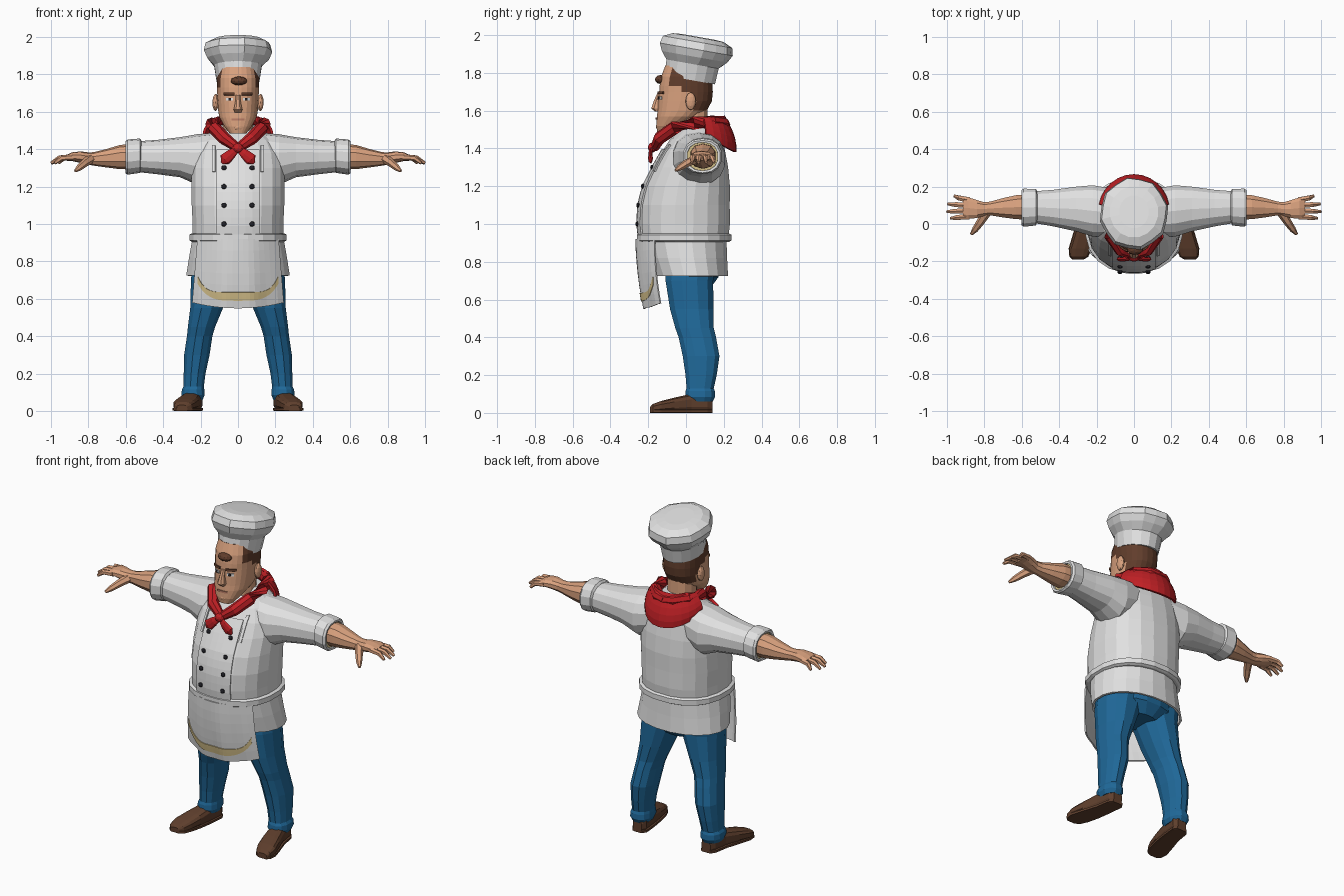
import bpy, bmesh, math
from mathutils import Vector, Matrix

old = bpy.data.objects.get("Cube")
if old:
    bpy.data.objects.remove(old, do_unlink=True)


def material(name, r, g, b):
    m = bpy.data.materials.new(name)
    m.use_nodes = True
    m.diffuse_color = (r, g, b, 1)
    bsdf = m.node_tree.nodes["Principled BSDF"]
    bsdf.inputs["Base Color"].default_value = (r, g, b, 1)
    bsdf.inputs["Roughness"].default_value = 0.8
    return m


WHITE = material("white cloth", .75, .75, .75)
SKIN = material("skin", .70, .36, .21)
LIPS = material("lips", .48, .2, .13)
HAIR = material("hair brown", .12, .047, .025)
LEATHER = material("shoe brown", .115, .05, .026)
BLUE = material("trouser blue", .014, .14, .32)
RED = material("scarf red", .52, .014, .018)
STAIN = material("mustard stain", .68, .54, .26)
BLACK = material("black", .015, .015, .02)


def finish(name, bm, mats, rule=None):
    bmesh.ops.recalc_face_normals(bm, faces=bm.faces)
    if rule:
        for f in bm.faces:
            f.material_index = rule(f.calc_center_median())
    me = bpy.data.meshes.new(name)
    bm.to_mesh(me)
    bm.free()
    for m in mats:
        me.materials.append(m)
    ob = bpy.data.objects.new(name, me)
    bpy.context.collection.objects.link(ob)
    return ob


def skin_rings(name, rings, mats, caps=True, rule=None):
    bm = bmesh.new()
    vs = [[bm.verts.new(p) for p in r] for r in rings]
    n = len(rings[0])
    for a, b in zip(vs, vs[1:]):
        for i in range(n):
            bm.faces.new((a[i], a[(i + 1) % n], b[(i + 1) % n], b[i]))
    if caps:
        bm.faces.new(vs[0])
        bm.faces.new(vs[-1])
    return finish(name, bm, mats, rule)


def power(c, p):
    return math.copysign(abs(c) ** (2 / p), c)


def loft(name, axis, stations, mats, n=16, p=2.3, side=1, caps=True, rule=None, wave=0):
    """Rings of (position, centre u, centre v, radius u, radius v) along an axis."""
    rings = []
    for k, (s, cu, cv, ru, rv) in enumerate(stations):
        ring = []
        for i in range(n):
            a = math.tau * (i + .5) / n
            w = 1 + wave * (-1) ** i * (1 < k < len(stations) - 2)
            u, v = cu + ru * w * power(math.cos(a), p), cv + rv * w * power(math.sin(a), p)
            q = {"x": (s, u, v), "y": (u, s, v), "z": (u, v, s)}[axis]
            ring.append((q[0] * side, q[1], q[2]))
        rings.append(ring)
    return skin_rings(name, rings, mats, caps, rule)


def tube(name, pts, radii, mats, n=8, flat=1):
    """Round or flattened tube through points."""
    pts = [Vector(q) for q in pts]
    rings = []
    for i, c in enumerate(pts):
        t = (pts[min(i + 1, len(pts) - 1)] - pts[max(i - 1, 0)]).normalized()
        u = t.cross(Vector((0, 1, 0)) if abs(t.y) < .9 else Vector((0, 0, 1))).normalized()
        v = t.cross(u)
        rings.append([c + radii[i] * (u * math.cos(math.tau * k / n) + v * flat * math.sin(math.tau * k / n))
                      for k in range(n)])
    return skin_rings(name, rings, mats)


def sheet(name, f, nu, nv, mat, thick):
    """Thin surface from f(u, v), with u in -1..1 and v in 0..1."""
    bm = bmesh.new()
    g = [[bm.verts.new(f(2 * i / nu - 1, j / nv)) for i in range(nu + 1)] for j in range(nv + 1)]
    for j in range(nv):
        for i in range(nu):
            bm.faces.new((g[j][i], g[j][i + 1], g[j + 1][i + 1], g[j + 1][i]))
    ob = finish(name, bm, [mat])
    mod = ob.modifiers.new("thickness", "SOLIDIFY")
    mod.thickness, mod.offset = thick, 0
    return ob


def ball(name, c, size, mat):
    bm = bmesh.new()
    bmesh.ops.create_icosphere(bm, subdivisions=2, radius=1)
    bmesh.ops.transform(bm, matrix=Matrix.Translation(c) @ Matrix.Diagonal((*size, 1)), verts=bm.verts)
    return finish(name, bm, [mat])


def front_y(st, x, z, p=2.3):
    for a, b in zip(st, st[1:]):
        if a[0] <= z <= b[0]:
            t = (z - a[0]) / (b[0] - a[0])
            _, cx, cy, rx, ry = [m + (k - m) * t for m, k in zip(a, b)]
            return cy - ry * max(0, 1 - abs(x / rx) ** p) ** (1 / p)


def patch(name, st, x, z, w, h, mat, lift=.002, thick=.006, nu=4, nv=2):
    """Plate laid on the front of a lofted body."""
    def f(u, v):
        px, pz = x + u * w / 2, z + (v - .5) * h
        return (px, front_y(st, px, pz) - lift, pz)
    return sheet(name, f, nu, nv, mat, thick)


# Jacket body, skirt and belt
TORSO = [(.91, 0, -.01, .245, .235), (1, 0, -.01, .245, .245), (1.1, 0, -.008, .25, .242),
         (1.2, 0, .005, .25, .23), (1.3, 0, .025, .25, .2), (1.38, 0, .04, .24, .17),
         (1.45, 0, .055, .2, .14), (1.5, 0, .07, .13, .1), (1.53, 0, .08, .09, .07)]
loft("jacket_body", "z", TORSO, [WHITE], n=20)
skirt = loft("jacket_skirt", "z", [(.725, 0, .025, .28, .2), (.82, 0, .005, .265, .215), (.92, 0, -.008, .247, .225)],
             [WHITE], n=20, p=2.1, caps=False)
skirt.modifiers.new("thickness", "SOLIDIFY").thickness = .012
loft("apron_belt", "z", [(.905, 0, -.01, .25, .24), (.912, 0, -.01, .263, .253),
                         (.943, 0, -.01, .263, .253), (.95, 0, -.01, .25, .24)], [WHITE], n=20)
patch("front_panel", TORSO, 0, 1.17, .23, .45, WHITE, .004, .009, 6, 10)
for s in (-1, 1):
    patch("lapel_strip", TORSO, s * .13, 1.35, .016, .14, WHITE, .004, .009, 1, 4)
    for z in (1, 1.1, 1.2, 1.3):
        ball("button", (s * .075, front_y(TORSO, .075, z) - .011, z), (.014, .009, .014), BLACK)


# Apron with a curved stain
def apron_point(x, z, lift=0):
    s = (.92 - z) / .37
    u = x / (.215 + .03 * s)
    return (x, -.264 + .04 * s * s + .1 * u * u + .005 * s * math.cos(10 * u) - lift, z)


def apron_shape(u, v):
    z = .92 - v * (.37 - .03 * u * u)
    return apron_point(u * (.215 + .03 * (.92 - z) / .37), z)


def stain_shape(u, v):
    low, high = .59 + .09 * u ** 4, .635 + .085 * u ** 6
    return apron_point(.215 * u, low + (high - low) * v, .006)


sheet("apron", apron_shape, 16, 6, WHITE, .008)
sheet("apron_stain", stain_shape, 20, 2, STAIN, .004)

# Trousers and shoes
loft("trouser_seat", "z", [(.66, 0, .04, .1, .09), (.72, 0, .035, .2, .14), (.88, 0, .02, .22, .17)], [BLUE])
LEG = [(.06, .24, .075, .052, .068), (.085, .24, .075, .064, .082), (.115, .24, .075, .062, .08),
       (.13, .237, .075, .056, .074), (.2, .232, .08, .06, .085), (.3, .22, .08, .07, .1),
       (.4, .205, .06, .07, .102), (.45, .195, .045, .075, .105), (.55, .168, .03, .09, .118),
       (.7, .135, .018, .12, .13), (.82, .125, .03, .12, .14)]
SHOE = [(-.19, .3, .017, .028, .015), (-.175, .295, .025, .048, .023), (-.13, .287, .033, .06, .031),
        (-.06, .268, .042, .058, .04), (.03, .247, .052, .05, .05), (.115, .236, .05, .047, .048),
        (.14, .235, .04, .03, .036)]
for s in (-1, 1):
    loft("trouser_leg", "z", LEG, [BLUE], n=12, side=s)
    loft("shoe", "y", SHOE, [LEATHER], n=12, p=3, side=s)
    loft("shoe_sole", "y", [(y, x, .009, rx + .004, .009) for y, x, z, rx, rz in SHOE], [LEATHER], n=8, p=6, side=s)

# Sleeves, arms and hands
SLEEVE = [(.1, .06, 1.37, .13, .12), (.22, .07, 1.345, .14, .135), (.31, .08, 1.357, .122, .107),
          (.43, .085, 1.358, .1, .092), (.54, .09, 1.36, .086, .082)]
CUFF = [(.515, .09, 1.365, .08, .08), (.525, .09, 1.365, .1, .092), (.59, .087, 1.358, .104, .094),
        (.602, .087, 1.357, .095, .086), (.6, .087, 1.357, .082, .075), (.56, .088, 1.358, .078, .072)]
ARM = [(.54, .09, 1.36, .07, .068), (.63, .09, 1.358, .067, .065), (.7, .087, 1.352, .054, .05),
       (.77, .083, 1.348, .038, .036), (.8, .08, 1.35, .038, .033), (.84, .08, 1.357, .05, .031),
       (.885, .085, 1.36, .06, .024), (.915, .086, 1.354, .055, .016)]
for s in (-1, 1):
    loft("sleeve", "x", SLEEVE, [WHITE], n=14, side=s)
    loft("sleeve_cuff", "x", CUFF, [WHITE], n=14, side=s)
    loft("cuff_lining", "x", [(.55, .087, 1.357, .074, .068), (.59, .087, 1.357, .083, .076)], [STAIN], n=14, side=s)
    loft("forearm_and_palm", "x", ARM, [SKIN], n=10, side=s)
    for y0, y1, tip in ((.04, .03, .98), (.07, .066, 1), (.1, .107, .995), (.128, .15, .96)):
        mid = (.89 + tip) / 2 + .01
        tube("finger", [(s * .88, y0, 1.357), (s * mid, (y0 + y1) / 2, 1.352), (s * tip, y1, 1.325)],
             (.017, .015, .008), [SKIN], n=6)
    tube("thumb", [(s * .79, .06, 1.347), (s * .825, .005, 1.322), (s * .85, -.03, 1.3), (s * .87, -.055, 1.283)],
         (.026, .021, .017, .008), [SKIN], n=6)

# Neck and head, with the hair coloured by height and depth
loft("neck", "z", [(1.4, 0, .04, .085, .08), (1.62, 0, .035, .08, .08)], [SKIN], n=12)
HEAD = [(1.485, 0, -.115, .045, .037), (1.52, 0, -.09, .072, .068), (1.57, 0, -.04, .1, .115),
        (1.6, 0, -.02, .106, .131), (1.65, 0, -.005, .11, .143), (1.7, 0, 0, .112, .143),
        (1.73, 0, 0, .113, .141), (1.78, 0, .003, .113, .136), (1.84, 0, .01, .1, .12)]


def hair_rule(c):
    start = .055 if c.z < 1.65 else .01 if c.z < 1.7 else -.03 if c.z < 1.73 else -.085
    return int(c.z > 1.6 and c.y > start)


loft("head", "z", HEAD, [SKIN, HAIR], n=24, rule=hair_rule)
ball("hair_tuft", (.005, -.135, 1.765), (.045, .03, .024), HAIR)
loft("nose", "z", [(1.595, 0, -.15, .018, .016), (1.612, 0, -.157, .025, .029), (1.65, 0, -.148, .016, .025),
                   (1.69, 0, -.14, .014, .014)], [SKIN], n=8)
patch("mouth", HEAD, 0, 1.558, .07, .011, LIPS)
ball("chin", (0, -.138, 1.517), (.035, .022, .022), SKIN)
for s in (-1, 1):
    ball("ear", (s * .12, .025, 1.65), (.017, .028, .047), SKIN)
    patch("eye_white", HEAD, s * .045, 1.667, .036, .015, WHITE)
    patch("iris", HEAD, s * .043, 1.667, .013, .015, BLACK, .005)
    patch("eyebrow", HEAD, s * .047, 1.695, .056, .013, HAIR, .005, .009)

# Hat, leaning back
hat = loft("hat", "z", [(0, 0, 0, .116, .138), (.085, 0, 0, .13, .143), (.125, 0, .004, .165, .175),
                        (.165, 0, .006, .182, .195), (.205, 0, .006, .172, .185), (.228, 0, .005, .13, .14),
                        (.232, 0, .005, .08, .09)], [WHITE], p=2, wave=.025)
hat.location = (0, .02, 1.763)
hat.rotation_euler.x = math.radians(-10)

# Neckerchief: band, back flap, knot and tails
for s in (-1, 1):
    tube("scarf_band", [(0, -.165, 1.405), (s * .07, -.14, 1.455), (s * .125, -.06, 1.51), (s * .14, .04, 1.535),
                        (s * .11, .14, 1.54), (s * .05, .195, 1.53), (0, .2, 1.525)],
         (.024, .034, .036, .035, .035, .035, .035), [RED])
    tube("scarf_tail", [(0, -.178, 1.405), (s * .035, -.188, 1.375), (s * .07, -.188, 1.345), (s * .085, -.185, 1.325)],
         (.014, .026, .032, .008), [RED], flat=.4)
ball("scarf_knot", (0, -.178, 1.405), (.03, .024, .027), RED)


def flap_shape(u, v):
    a = u * math.radians(80)
    r = .13 + .05 * math.sin(v * math.pi * .6)
    z = 1.56 - v * (.19 - .1 * u * u) + .01 * math.cos(a)
    return (r * math.sin(a) * 1.02, .07 + (r + .012 * v) * math.cos(a), z)


sheet("scarf_flap", flap_shape, 12, 5, RED, .014)
